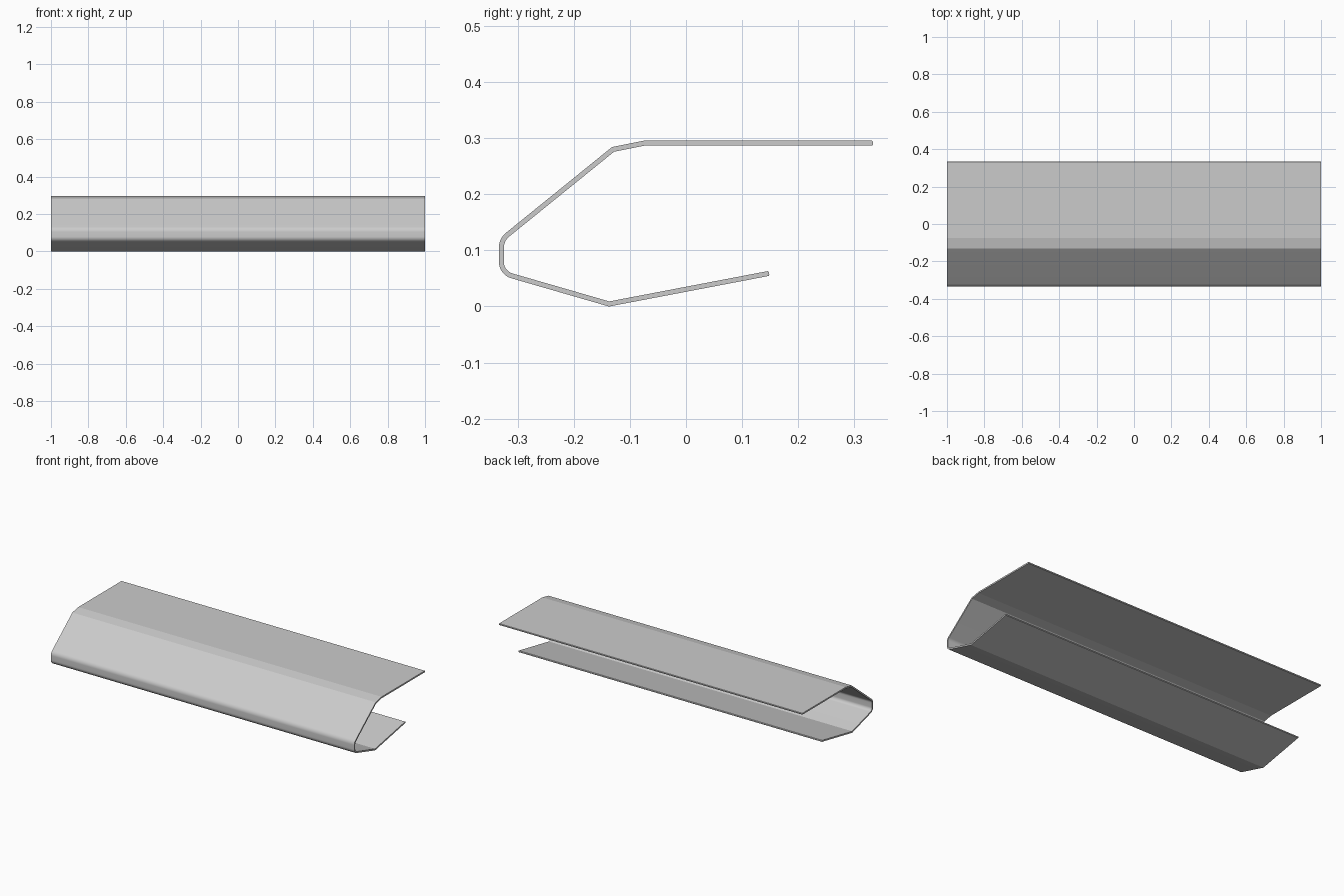
import bpy, bmesh, math
from mathutils import Vector

if "Cube" in bpy.data.objects:
    bpy.data.objects.remove(bpy.data.objects["Cube"])

HALF_T = 0.0044    # half the sheet thickness
HALF_L = 1.0       # half the length along x
STEPS = 10         # segments per rounded bend

# Centre line of the bent sheet (y, z, bend radius)
path = [(0.333, 0.291, 0), (-0.075, 0.291, 0), (-0.130, 0.280, 0),
        (-0.329, 0.119, 0.03), (-0.329, 0.060, 0.026),
        (-0.137, 0.0045, 0), (0.148, 0.059, 0)]


def rounded(path):
    """Replace corners that have a radius with arcs."""
    out = []
    for i, (y, z, r) in enumerate(path):
        p = Vector((y, z))
        if not r:
            out.append(p)
            continue
        a = (Vector(path[i - 1][:2]) - p).normalized()
        b = (Vector(path[i + 1][:2]) - p).normalized()
        half = a.angle(b) / 2
        centre = p + (a + b).normalized() * r / math.sin(half)
        start = p + a * r / math.tan(half) - centre
        end = p + b * r / math.tan(half) - centre
        a0 = math.atan2(start.y, start.x)
        turn = math.atan2(start.x * end.y - start.y * end.x, start.dot(end))
        for k in range(STEPS + 1):
            t = a0 + turn * k / STEPS
            out.append(centre + Vector((math.cos(t), math.sin(t))) * r)
    return out


def sheet_outline(pts, h):
    """Offset the line to both sides with mitred corners and chamfered ends."""
    left, right = [], []
    n = len(pts)
    c = h * 0.35
    for i, p in enumerate(pts):
        d0 = (p - pts[i - 1]).normalized() if i else (pts[1] - p).normalized()
        d1 = (pts[i + 1] - p).normalized() if i < n - 1 else d0
        n0, n1 = Vector((-d0.y, d0.x)), Vector((-d1.y, d1.x))
        m = (n0 + n1).normalized()
        m = m / m.dot(n0)
        if i == 0:
            rows = [(p, h - c), (p + d1 * c, h)]
        elif i == n - 1:
            rows = [(p - d0 * c, h), (p, h - c)]
        else:
            rows = [(p, h)]
        for q, w in rows:
            left.append(q + m * w)
            right.append(q - m * w)
    return left + right[::-1]


# Extrude the cross-section along x
outline = sheet_outline(rounded(path), HALF_T)
bm = bmesh.new()
face = bm.faces.new([bm.verts.new((-HALF_L, p.x, p.y)) for p in outline])
ext = bmesh.ops.extrude_face_region(bm, geom=[face], use_keep_orig=True)
moved = [v for v in ext["geom"] if isinstance(v, bmesh.types.BMVert)]
bmesh.ops.translate(bm, verts=moved, vec=(2 * HALF_L, 0, 0))
bmesh.ops.recalc_face_normals(bm, faces=bm.faces)

mesh = bpy.data.meshes.new("bent_sheet_channel")
bm.to_mesh(mesh)
bm.free()
channel = bpy.data.objects.new("bent_sheet_channel", mesh)
bpy.context.collection.objects.link(channel)

# Smooth bends, crisp folds
bpy.context.view_layer.objects.active = channel
channel.select_set(True)
bpy.ops.object.shade_smooth_by_angle(angle=math.radians(9))
